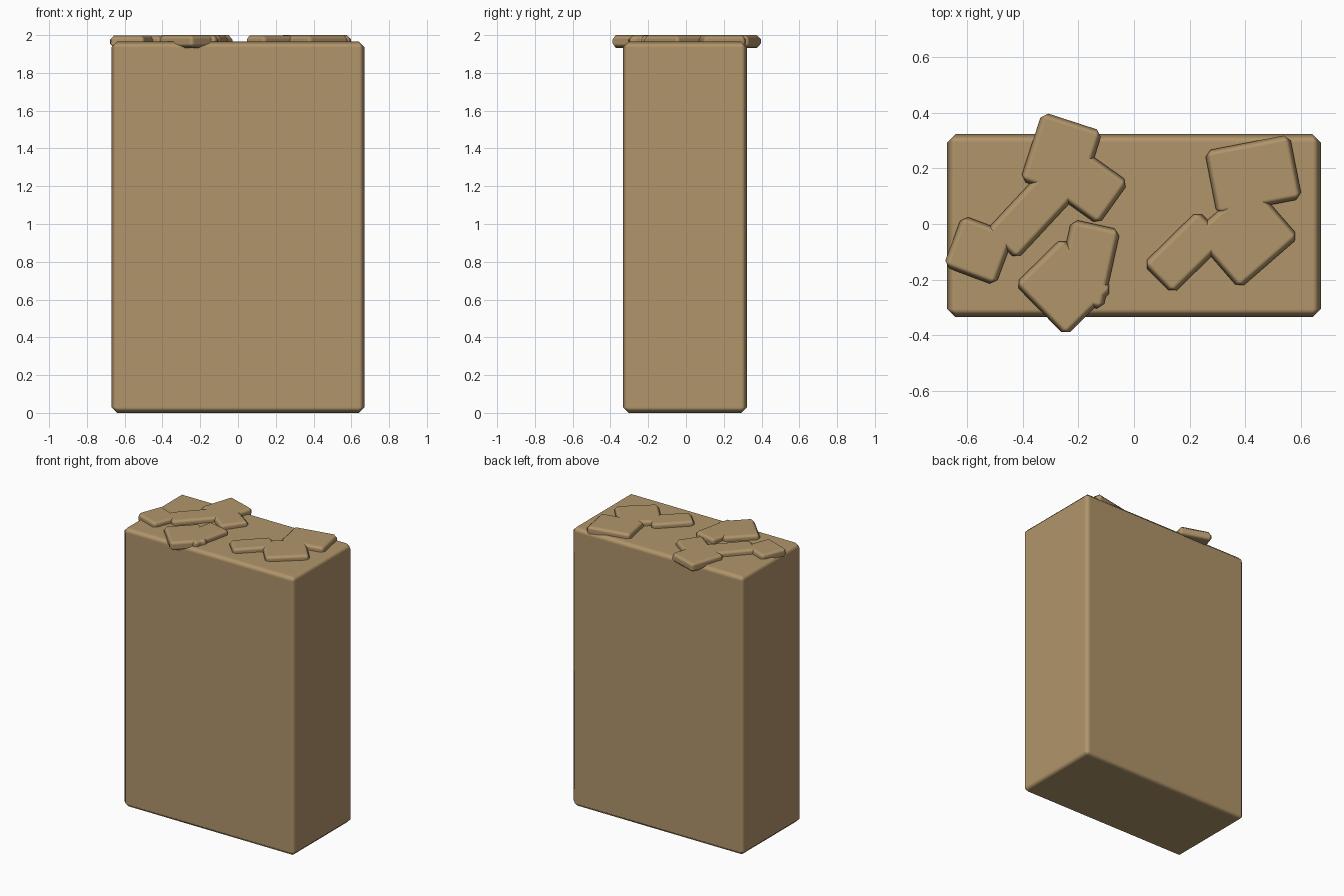
import bpy, bmesh
from math import cos, sin, radians
from mathutils import Matrix

if "Cube" in bpy.data.objects:
    bpy.data.objects.remove(bpy.data.objects["Cube"])

tan = bpy.data.materials.new("tan")
tan.diffuse_color = (0.44, 0.30, 0.145, 1)
tan.use_nodes = True
tan.node_tree.nodes["Principled BSDF"].inputs["Base Color"].default_value = tan.diffuse_color


def make_blocks(name, blocks, bevel):
    """Chamfered boxes in one object; block = (centre, size, turn in degrees about z)."""
    bm = bmesh.new()
    for c, s, a in blocks:
        m = Matrix.Translation(c) @ Matrix.Rotation(radians(a), 4, 'Z') @ Matrix.Diagonal((*s, 1))
        bmesh.ops.create_cube(bm, size=1, matrix=m)
    for f in bm.faces:
        f.smooth = True
    me = bpy.data.meshes.new(name)
    bm.to_mesh(me)
    bm.free()
    ob = bpy.data.objects.new(name, me)
    bpy.context.collection.objects.link(ob)
    me.materials.append(tan)
    mod = ob.modifiers.new("chamfer", 'BEVEL')
    mod.width = bevel
    mod.segments = 1
    mod.harden_normals = True
    return ob


def slab(x, y, w, d, turn, drop=0.0):
    """Slab seen from above: start corner, width along turn, depth to its right."""
    a = radians(turn)
    cx = x + cos(a) * w / 2 + sin(a) * d / 2
    cy = y + sin(a) * w / 2 - cos(a) * d / 2
    return ((cx, cy, 1.9665 - drop), (w, d, 0.067), turn)


# main body
make_blocks("body", [((0, -0.006, 0.9825), (1.34, 0.657, 1.965), 0)], 0.03)

# slab clusters lying on top, slightly stepped so their tops do not coincide
make_blocks("left_slabs", [
    slab(-0.329, 0.403, 0.228, 0.26, -18),
    slab(-0.27, 0.33, 0.31, 0.19, -35.5, 0.0006),
    slab(-0.533, -0.025, 0.34, 0.153, 47, 0.0012),
    slab(-0.616, 0.032, 0.20, 0.196, -20.5, 0.0018)], 0.022)

make_blocks("middle_slabs", [
    slab(-0.429, -0.216, 0.241, 0.262, 44.4),
    slab(-0.224, 0.018, 0.18, 0.294, -12.5, 0.0006)], 0.022)

make_blocks("right_slabs", [
    slab(0.253, 0.262, 0.311, 0.235, 11),
    slab(0.206, -0.036, 0.285, 0.262, 41, 0.0006),
    slab(0.031, -0.144, 0.277, 0.153, 44.5, 0.0012)], 0.022)
